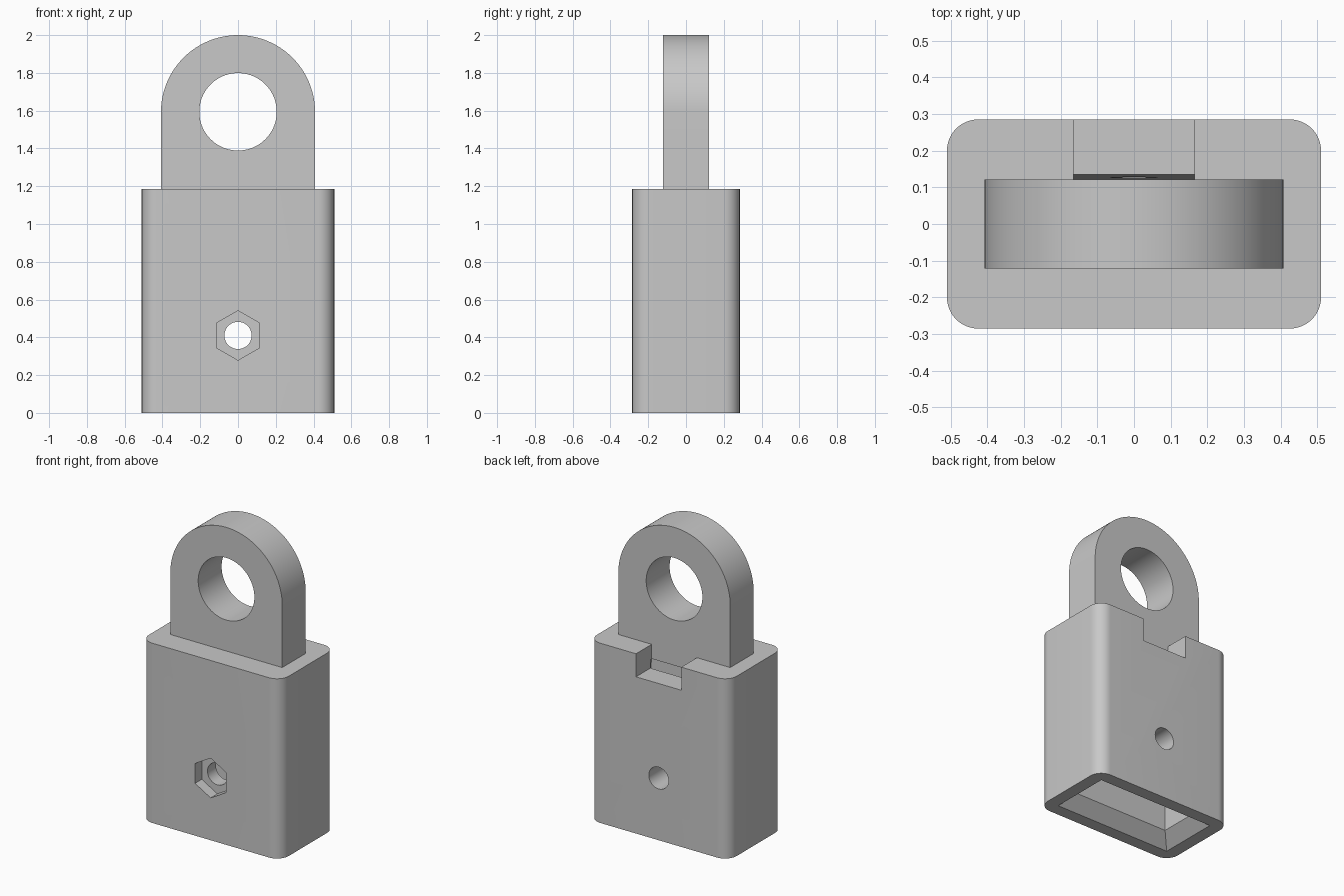
import bpy, bmesh, math
from mathutils import Matrix

if "Cube" in bpy.data.objects:
    bpy.data.objects.remove(bpy.data.objects["Cube"])

grey = bpy.data.materials.new("plain_grey")
grey.diffuse_color = (0.58, 0.58, 0.58, 1)
grey.use_nodes = True
grey.node_tree.nodes["Principled BSDF"].inputs["Base Color"].default_value = grey.diffuse_color


def finish(name, bm, cutter=False):
    bmesh.ops.recalc_face_normals(bm, faces=bm.faces)
    me = bpy.data.meshes.new(name)
    bm.to_mesh(me)
    bm.free()
    ob = bpy.data.objects.new(name, me)
    bpy.context.collection.objects.link(ob)
    me.materials.append(grey)
    if cutter:
        ob.hide_render = True
        ob.hide_viewport = True
        ob.display_type = 'WIRE'
    return ob


def loft(name, rings, cutter=False):
    """Skin a stack of equal-length point rings and cap both ends."""
    bm = bmesh.new()
    vs = [[bm.verts.new(p) for p in r] for r in rings]
    n = len(vs[0])
    for a, b in zip(vs, vs[1:]):
        for i in range(n):
            j = (i + 1) % n
            bm.faces.new((a[i], a[j], b[j], b[i]))
    bm.faces.new(vs[0])
    bm.faces.new(vs[-1])
    return finish(name, bm, cutter)


def rect(x, y, z):
    return [(-x, -y, z), (x, -y, z), (x, y, z), (-x, y, z)]


def rounded_rect(x, y, r, z, seg=12):
    pts = []
    for k, (sx, sy) in enumerate([(1, 1), (-1, 1), (-1, -1), (1, -1)]):
        for i in range(seg + 1):
            a = math.pi / 2 * (k + i / seg)
            pts.append((sx * (x - r) + r * math.cos(a), sy * (y - r) + r * math.sin(a), z))
    return pts


def bore(name, r, z, y0, y1, seg, turn=0.0):
    """Prism along y used as a cutter."""
    ring = lambda y: [(r * math.cos(turn + math.tau * i / seg), y,
                       z + r * math.sin(turn + math.tau * i / seg)) for i in range(seg)]
    return loft(name, [ring(y0), ring(y1)], True)


def cut(ob, *cutters):
    for c in cutters:
        m = ob.modifiers.new(c.name, 'BOOLEAN')
        m.operation = 'DIFFERENCE'
        m.solver = 'EXACT'
        m.object = c


TOP, CEIL = 1.185, 1.09

# Hollow sleeve with rounded vertical corners
body = loft("sleeve_body", [rounded_rect(0.51, 0.285, 0.085, z) for z in (0, TOP)])

# Socket: flared mouth, slightly drafted walls, closed ceiling
socket = loft("socket_cutter", [rect(0.434, 0.209, -0.007), rect(0.347, 0.122, 0.08),
                                rect(0.347, 0.136, CEIL)], True)

# Release notch in the upper back edge
notch = loft("notch_cutter", [[(x, y, z) for x, y in
             ((-0.165, 0.122), (0.165, 0.122), (0.165, 0.4), (-0.165, 0.4))]
             for z in (1.033, 1.3)], True)

# Cross bolt hole and hexagonal nut recess
bolt = bore("bolt_cutter", 0.072, 0.41, -0.5, 0.5, 48)
nut = bore("nut_cutter", 0.131, 0.41, -0.5, -0.215, 6, math.pi / 6)
cut(body, socket, notch, bolt, nut)

# Lifting eye: straight sides under a half-round top
R, CZ, N = 0.408, 1.592, 64
outline = [(-R, TOP), (R, TOP)] + [(R * math.cos(math.pi * i / N), CZ + R * math.sin(math.pi * i / N))
                                  for i in range(N + 1)]
eye = loft("lifting_eye", [[(x, y, z) for x, z in outline] for y in (-0.122, 0.122)])
cut(eye, bore("eye_cutter", 0.205, 1.594, -0.5, 0.5, 96))

# Apply the cuts, then smooth only the curved faces
for ob in (body, eye):
    bpy.ops.object.select_all(action='DESELECT')
    bpy.context.view_layer.objects.active = ob
    ob.select_set(True)
    for m in list(ob.modifiers):
        bpy.ops.object.modifier_apply(modifier=m.name)
    bpy.ops.object.shade_smooth_by_angle(angle=math.radians(30))
for ob in list(bpy.data.objects):
    if ob.name.endswith("_cutter"):
        bpy.data.objects.remove(ob)
